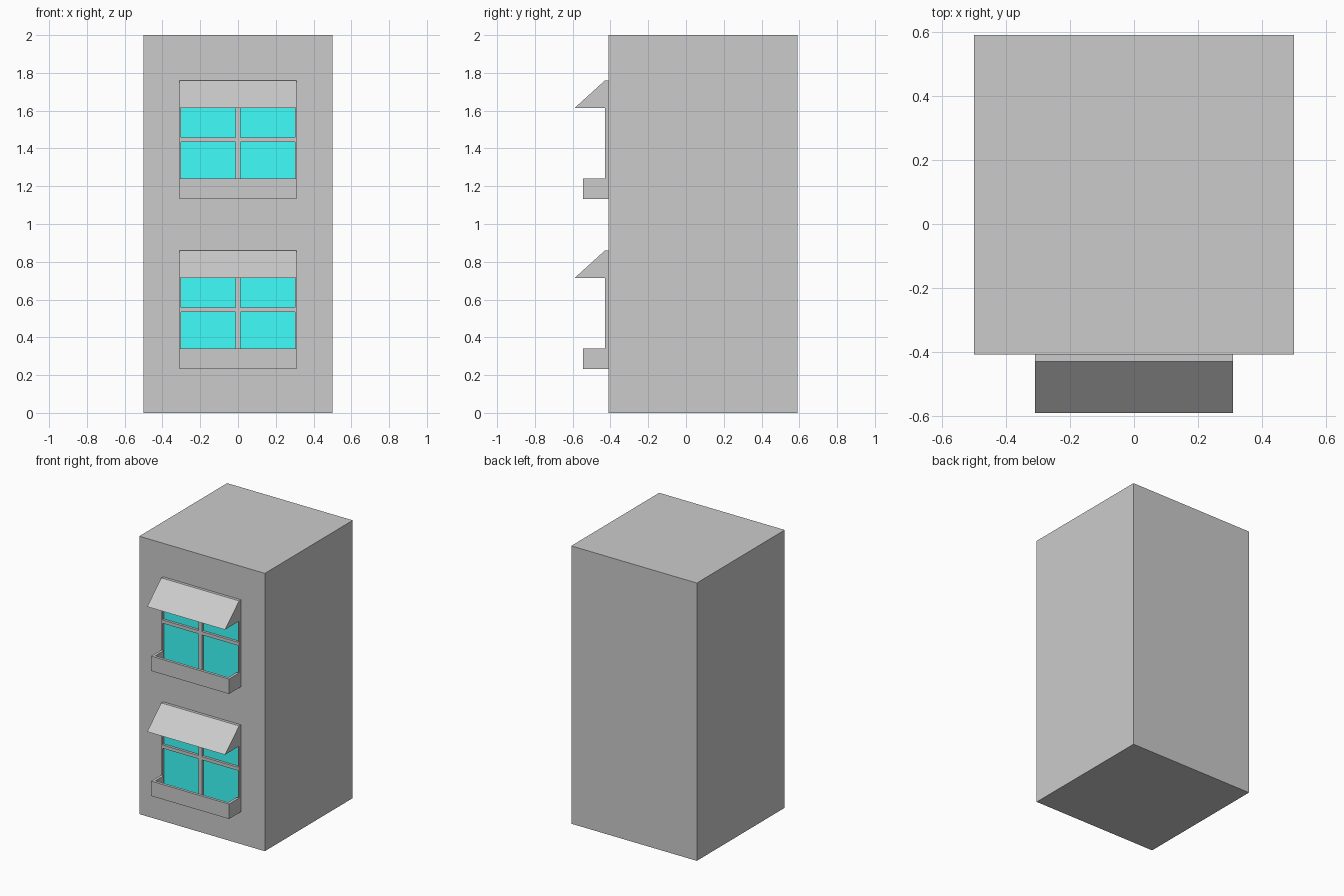
import bpy, bmesh
from mathutils import Vector

if "Cube" in bpy.data.objects:
    bpy.data.objects.remove(bpy.data.objects["Cube"])

WALL_Y = -0.409          # front face of the building
FRAME_Y = -0.43          # front face of the window frames
HALF_W = 0.31            # half width of window, awning and planter

glass = bpy.data.materials.new("cyan_glass")
glass.diffuse_color = (0.05, 1.0, 0.97, 1.0)
glass.use_nodes = True
glass.node_tree.nodes["Principled BSDF"].inputs["Base Color"].default_value = glass.diffuse_color


def finish(name, bm, mat=None):
    bmesh.ops.recalc_face_normals(bm, faces=bm.faces)
    mesh = bpy.data.meshes.new(name)
    bm.to_mesh(mesh)
    bm.free()
    if mat:
        mesh.materials.append(mat)
    obj = bpy.data.objects.new(name, mesh)
    bpy.context.collection.objects.link(obj)
    return obj


def add_box(bm, x0, x1, y0, y1, z0, z1):
    verts = bmesh.ops.create_cube(bm, size=1)["verts"]
    bmesh.ops.scale(bm, vec=(x1 - x0, y1 - y0, z1 - z0), verts=verts)
    bmesh.ops.translate(bm, vec=((x0 + x1) / 2, (y0 + y1) / 2, (z0 + z1) / 2), verts=verts)


def add_prism(bm, profile, direction):
    face = bm.faces.new([bm.verts.new(p) for p in profile])
    new = bmesh.ops.extrude_face_region(bm, geom=[face], use_keep_orig=True)["geom"]
    moved = [v for v in new if isinstance(v, bmesh.types.BMVert)]
    bmesh.ops.translate(bm, vec=Vector(direction), verts=moved)


def build_window(label, z):
    # z is the bottom of the window; pane columns and rows are shared by frame and glass
    columns = [(-0.302, -0.013), (0.013, 0.302)]
    rows = [(z + 0.01, z + 0.302), (z + 0.326, z + 0.616)]
    top = z + 0.626

    # frame: uprights, then rails fitted between them
    bm = bmesh.new()
    for x0, x1 in [(-HALF_W, -0.302), (-0.013, 0.013), (0.302, HALF_W)]:
        add_box(bm, x0, x1, FRAME_Y, WALL_Y, z, top)
    for x0, x1 in columns:
        for z0, z1 in [(z, rows[0][0]), (rows[0][1], rows[1][0]), (rows[1][1], top)]:
            add_box(bm, x0, x1, FRAME_Y, WALL_Y, z0, z1)
    finish(label + "_window_frame", bm)

    # four glass panes
    bm = bmesh.new()
    for x0, x1 in columns:
        for z0, z1 in rows:
            add_box(bm, x0, x1, WALL_Y - 0.003, WALL_Y, z0, z1)
    finish(label + "_window_glass", bm, glass)

    # wedge awning
    bm = bmesh.new()
    add_prism(bm, [(-HALF_W, FRAME_Y, top), (-HALF_W, -0.591, z + 0.48),
                   (-HALF_W, FRAME_Y, z + 0.48)], (2 * HALF_W, 0, 0))
    finish(label + "_awning", bm)

    # planter: U-shaped wall, open towards the window, and a floor
    bm = bmesh.new()
    t, front, inner = 0.02, -0.545, HALF_W - 0.02
    outline = [(-HALF_W, FRAME_Y), (-HALF_W, front), (HALF_W, front), (HALF_W, FRAME_Y),
               (inner, FRAME_Y), (inner, front + t), (-inner, front + t), (-inner, FRAME_Y)]
    add_prism(bm, [(x, y, z) for x, y in outline], (0, 0, 0.107))
    add_box(bm, -inner, inner, front + t, FRAME_Y, z, z + t)
    finish(label + "_planter", bm)


# building block
bm = bmesh.new()
add_box(bm, -0.5, 0.5, WALL_Y, 0.591, 0, 2)
finish("building_body", bm)

# one window per floor
for label, z in [("lower", 0.233), ("upper", 1.133)]:
    build_window(label, z)
